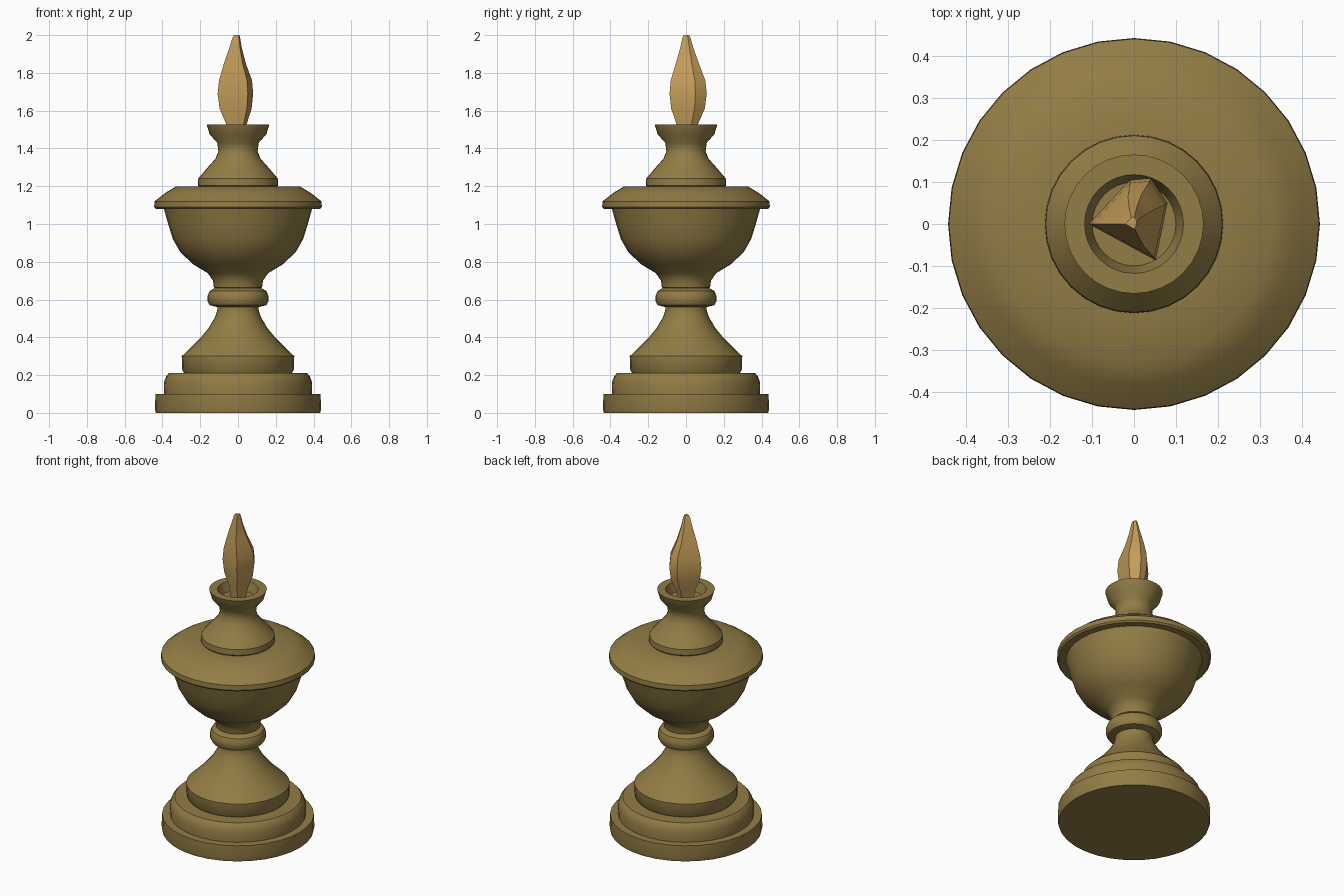
import bpy, bmesh, math

if "Cube" in bpy.data.objects:
    bpy.data.objects.remove(bpy.data.objects["Cube"])


def material(name, rgb):
    m = bpy.data.materials.new(name)
    m.diffuse_color = (*rgb, 1)
    m.use_nodes = True
    m.node_tree.nodes["Principled BSDF"].inputs["Base Color"].default_value = m.diffuse_color
    return m


aged_brass = material("aged brass", (0.29, 0.205, 0.06))
flame_orange = material("flame orange", (0.56, 0.34, 0.10))


def loft(name, rings, mat, angle):
    """Skin a stack of equal-length rings, closing both ends."""
    bm = bmesh.new()
    loops = [[bm.verts.new(p) for p in ring] for ring in rings]
    n = len(loops[0])
    for a, b in zip(loops, loops[1:]):
        for i in range(n):
            j = (i + 1) % n
            bm.faces.new((a[i], a[j], b[j], b[i]))
    bm.faces.new(loops[0][::-1])
    bm.faces.new(loops[-1])
    bmesh.ops.recalc_face_normals(bm, faces=bm.faces)
    me = bpy.data.meshes.new(name)
    bm.to_mesh(me)
    bm.free()
    me.materials.append(mat)
    ob = bpy.data.objects.new(name, me)
    bpy.context.collection.objects.link(ob)
    bpy.ops.object.select_all(action='DESELECT')
    ob.select_set(True)
    bpy.context.view_layer.objects.active = ob
    bpy.ops.object.shade_smooth_by_angle(angle=math.radians(angle))
    return ob


def turned(name, profile, n=32):
    """Lathe a (radius, height) profile around z."""
    rings = [[(r * math.cos(2 * math.pi * i / n), r * math.sin(2 * math.pi * i / n), z)
              for i in range(n)] for r, z in profile]
    return loft(name, rings, aged_brass, 35)


# Stepped foot
turned("base_plinth", [(0.435, 0), (0.44, 0.02), (0.437, 0.1), (0.38, 0.1)])
turned("base_step", [(0.39, 0.09), (0.393, 0.16), (0.38, 0.195), (0.365, 0.212), (0.28, 0.212)])

# Flared stem and its ring
turned("stem", [(0.28, 0.205), (0.295, 0.225), (0.298, 0.3), (0.25, 0.345), (0.205, 0.39),
                (0.155, 0.45), (0.12, 0.51), (0.108, 0.55), (0.115, 0.59)])
turned("stem_ring", [(0.11, 0.56), (0.15, 0.57), (0.161, 0.59), (0.161, 0.62),
                     (0.15, 0.645), (0.125, 0.66), (0.1, 0.66)])

# Bowl with sloping lid
turned("bowl", [(0.1, 0.65), (0.128, 0.665), (0.132, 0.7), (0.16, 0.74), (0.235, 0.785),
                (0.305, 0.85), (0.345, 0.92), (0.37, 1.0), (0.395, 1.09)])
turned("bowl_lid", [(0.38, 1.08), (0.435, 1.08), (0.444, 1.09), (0.442, 1.12),
                    (0.385, 1.165), (0.33, 1.198), (0.19, 1.198)])

# Burner neck with hollow cup
turned("burner_neck", [(0.2, 1.19), (0.213, 1.205), (0.211, 1.24), (0.165, 1.295),
                       (0.12, 1.345), (0.104, 1.385), (0.11, 1.43), (0.15, 1.475),
                       (0.166, 1.528), (0.118, 1.528), (0.1, 1.47)])

# Faceted flame: height followed by five corners, centred on a slightly leaning axis
corners = [(-0.108, 0.0), (0.052, -0.087), (0.08, 0.05), (0.04, 0.11), (-0.01, 0.105)]
levels = [(1.46, 0.45, 0), (1.53, 0.58, 0), (1.61, 0.9, 0), (1.69, 1.0, 0), (1.76, 0.93, 0),
          (1.85, 0.62, -0.008), (1.93, 0.36, -0.008), (1.985, 0.22, -0.006), (2.0, 0.15, -0.005)]
loft("flame", [[(x * s + lean, y * s, z) for x, y in corners] for z, s, lean in levels],
     flame_orange, 30)
